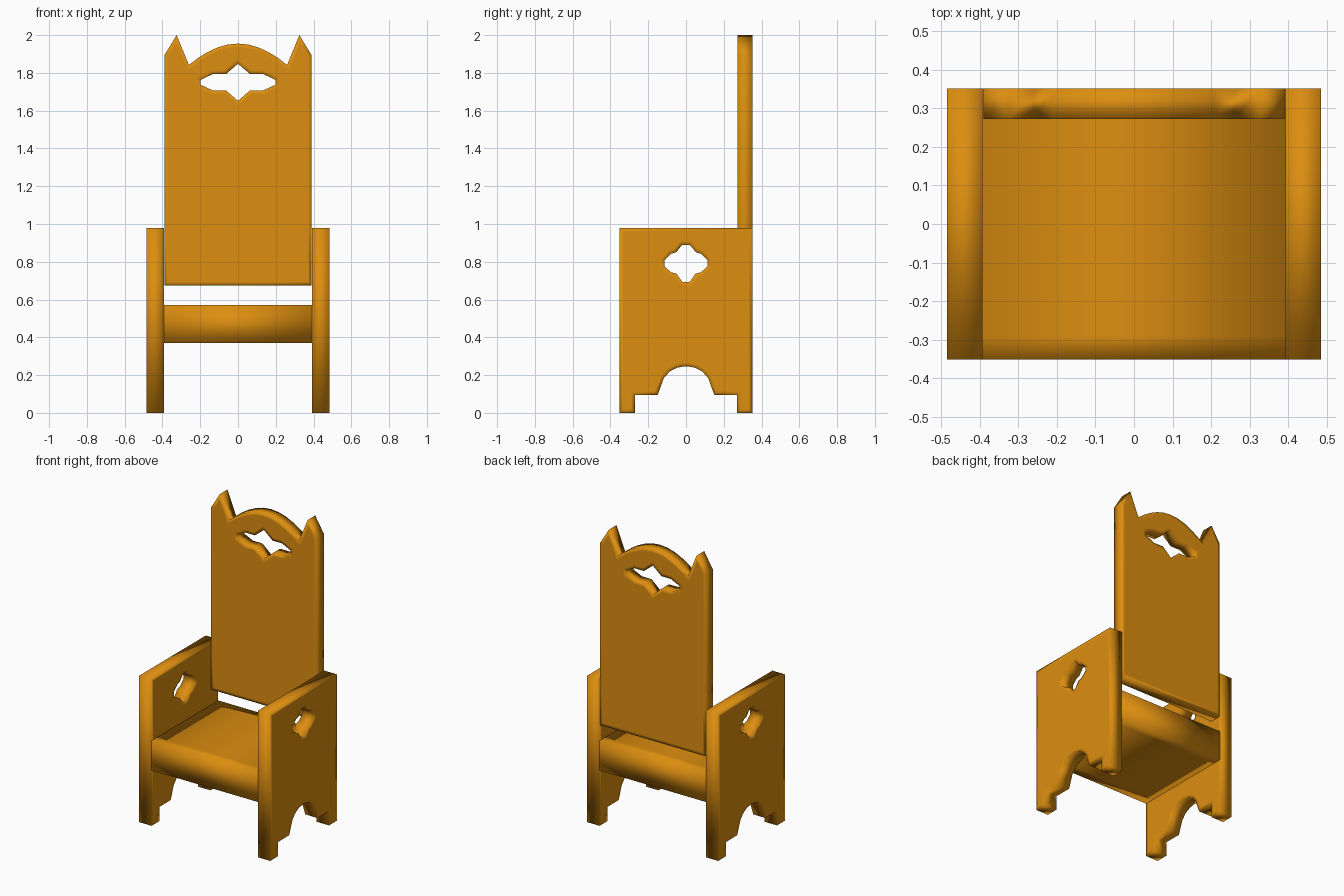
import bpy, bmesh

if "Cube" in bpy.data.objects:
    bpy.data.objects.remove(bpy.data.objects["Cube"])

wood = bpy.data.materials.new("orange_wood")
wood.diffuse_color = (0.72, 0.27, 0.005, 1)
wood.use_nodes = True
wood.node_tree.nodes["Principled BSDF"].inputs["Base Color"].default_value = wood.diffuse_color


def mirror(half):
    """Close a half profile (top to bottom, first coordinate >= 0) about its centre line."""
    return half + [(-u, v) for u, v in reversed(half) if u > 1e-6]


def panel(name, loops, place, d0, d1, inset=0.02):
    """Extrude outline plus hole loops from d0 to d1; place(u, v, d) gives the 3D point."""
    bm = bmesh.new()
    caps, rings = [], []
    for d in (d0, d1):
        sets, edges = [], []
        for loop in loops:
            vs = [bm.verts.new(place(u, v, d)) for u, v in loop]
            edges += [bm.edges.new((vs[i - 1], vs[i])) for i in range(len(vs))]
            sets.append(vs)
        fill = bmesh.ops.triangle_fill(bm, edges=edges, use_beauty=True)
        caps += [f for f in fill["geom"] if isinstance(f, bmesh.types.BMFace)]
        rings.append(sets)
    for a, b in zip(*rings):
        for i in range(len(a)):
            bm.faces.new((a[i - 1], a[i], b[i], b[i - 1]))
    bmesh.ops.recalc_face_normals(bm, faces=bm.faces[:])
    # Coplanar border strip keeps the soft shading close to the edges
    if inset:
        bmesh.ops.inset_region(bm, faces=caps, thickness=inset,
                               use_even_offset=True, use_boundary=True)
    for f in bm.faces:
        f.smooth = True
    me = bpy.data.meshes.new(name)
    bm.to_mesh(me)
    bm.free()
    me.materials.append(wood)
    ob = bpy.data.objects.new(name, me)
    bpy.context.collection.objects.link(ob)
    return ob


# Side panels: arched feet cut-out and cross-shaped hole
side_outline = mirror([(0.352, 0.98), (0.352, 0), (0.27, 0), (0.27, 0.095), (0.15, 0.095),
                       (0.117, 0.185), (0.085, 0.22), (0.045, 0.24), (0, 0.247)])
side_hole = mirror([(0.02, 0.89), (0.052, 0.85), (0.08, 0.842), (0.114, 0.808),
                    (0.114, 0.776), (0.08, 0.745), (0.05, 0.737), (0.02, 0.694)])
for label, s in (("right", 1), ("left", -1)):
    panel(label + "_side_panel", [side_outline, side_hole],
          lambda u, v, d: (d, u, v), s * 0.393, s * 0.485)

# Back rest: two pointed ears, arched crest and cut-out
back_outline = mirror([(0, 1.955), (0.055, 1.95), (0.11, 1.934), (0.165, 1.908), (0.21, 1.88),
                       (0.26, 1.842), (0.325, 2.0), (0.39, 1.893), (0.39, 0.98), (0.39, 0.675)])
back_hole = mirror([(0, 1.848), (0.065, 1.793), (0.135, 1.793), (0.198, 1.763),
                    (0.198, 1.737), (0.135, 1.708), (0.065, 1.708), (0, 1.652)])
panel("back_rest", [back_outline, back_hole], lambda u, v, d: (u, d, v), 0.272, 0.352)

# Seat slab between the side panels, with support points near the front and back
seat_outline = [(0.352, 0.57), (0.352, 0.37), (0.29, 0.37), (-0.29, 0.37),
                (-0.352, 0.37), (-0.352, 0.57), (-0.29, 0.57), (0.29, 0.57)]
panel("seat", [seat_outline], lambda u, v, d: (d, u, v), -0.394, 0.394)
